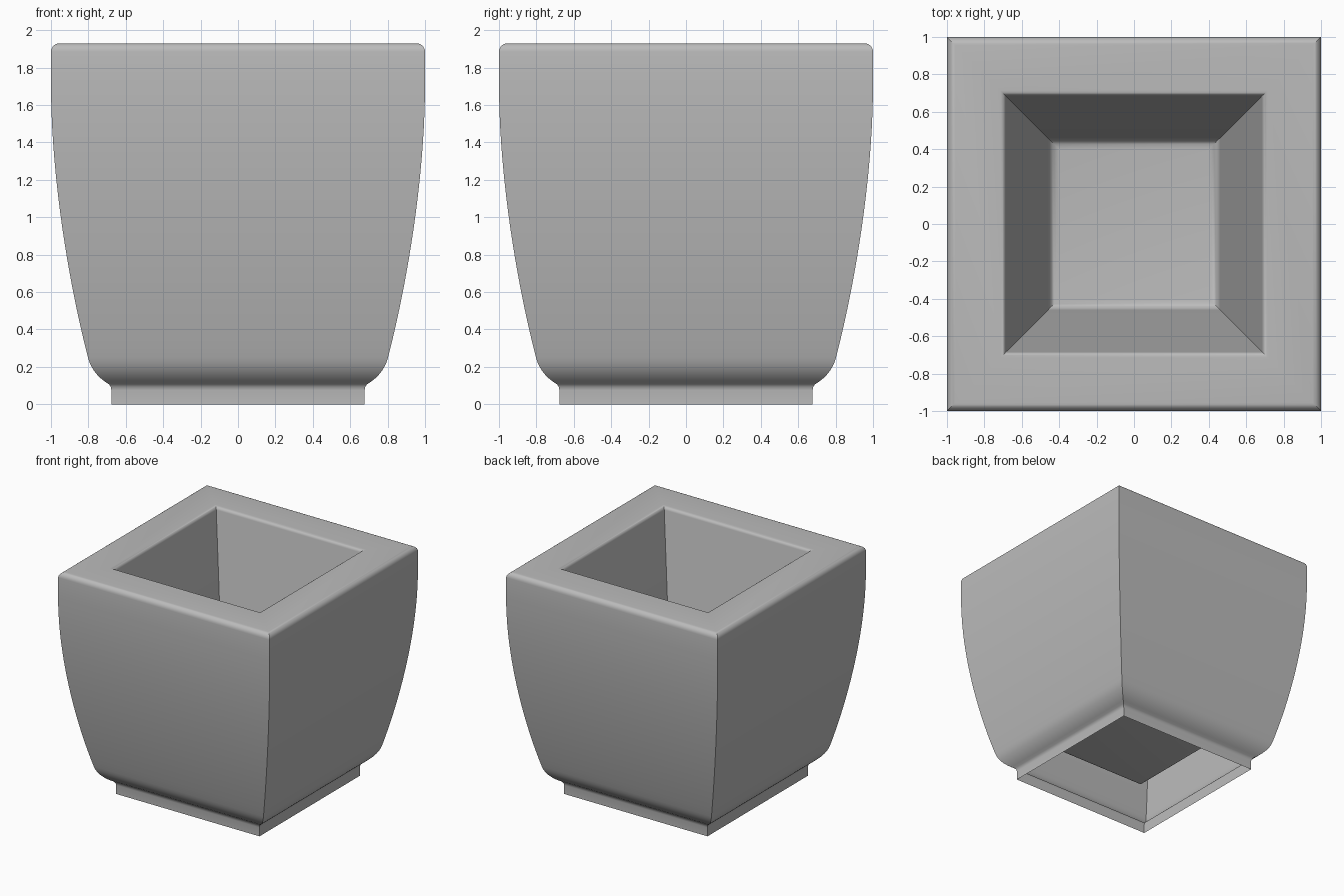
import bpy, bmesh, math

cube = bpy.data.objects.get("Cube")
if cube:
    bpy.data.objects.remove(cube, do_unlink=True)

# Stone grey material
stone = bpy.data.materials.new("stone grey")
stone.use_nodes = True
GREY = (0.5, 0.5, 0.5, 1)
stone.diffuse_color = GREY
stone.node_tree.nodes["Principled BSDF"].inputs["Base Color"].default_value = GREY


def arc(cx, cz, r, start, end, steps=6):
    """Points on a circular arc, angles in degrees."""
    angles = [math.radians(start + (end - start) * i / steps) for i in range(steps + 1)]
    return [(cx + r * math.cos(a), cz + r * math.sin(a)) for a in angles]


def bezier(p0, p1, p2, p3, steps):
    """Points on a cubic curve."""
    pts = []
    for i in range(steps + 1):
        t = i / steps
        w = ((1 - t) ** 3, 3 * t * (1 - t) ** 2, 3 * t * t * (1 - t), t ** 3)
        pts.append(tuple(sum(k * p[j] for k, p in zip(w, (p0, p1, p2, p3))) for j in (0, 1)))
    return pts


# Half-width and height profile, from the open foot up, over the rim and down inside
TOP = 1.93
foot = [(0.677, 0), (0.677, 0.075), (0.68, 0.092)]
flare = bezier((0.69, 0.107), (0.745, 0.14), (0.785, 0.185), (0.802, 0.25), 8)
belly = bezier((0.802, 0.25), (0.9, 0.63), (1.0, 1.2), (1.0, 1.72), 20)[1:]
outer_rim = arc(0.955, TOP - 0.045, 0.045, 0, 90)
inner_rim = arc(0.715, TOP - 0.03, 0.03, 90, 173)
cavity_fillet = arc(0.40, 0.31, 0.06, -7, -90)
profile = foot + flare + belly + outer_rim + inner_rim + cavity_fillet

# Sweep the profile around a square
bm = bmesh.new()
rings = [[bm.verts.new((sx * w, sy * w, z)) for sx, sy in ((-1, -1), (1, -1), (1, 1), (-1, 1))]
         for w, z in profile]
for low, high in zip(rings, rings[1:]):
    for i in range(4):
        j = (i + 1) % 4
        bm.faces.new((low[i], low[j], high[j], high[i]))
bm.faces.new(rings[-1])  # cavity floor

mesh = bpy.data.meshes.new("square_planter")
bm.to_mesh(mesh)
bm.free()
mesh.materials.append(stone)
planter = bpy.data.objects.new("square_planter", mesh)
bpy.context.collection.objects.link(planter)

# Smooth profile with sharp corner edges
bpy.ops.object.select_all(action="DESELECT")
planter.select_set(True)
bpy.context.view_layer.objects.active = planter
bpy.ops.object.shade_smooth_by_angle(angle=math.radians(30))
